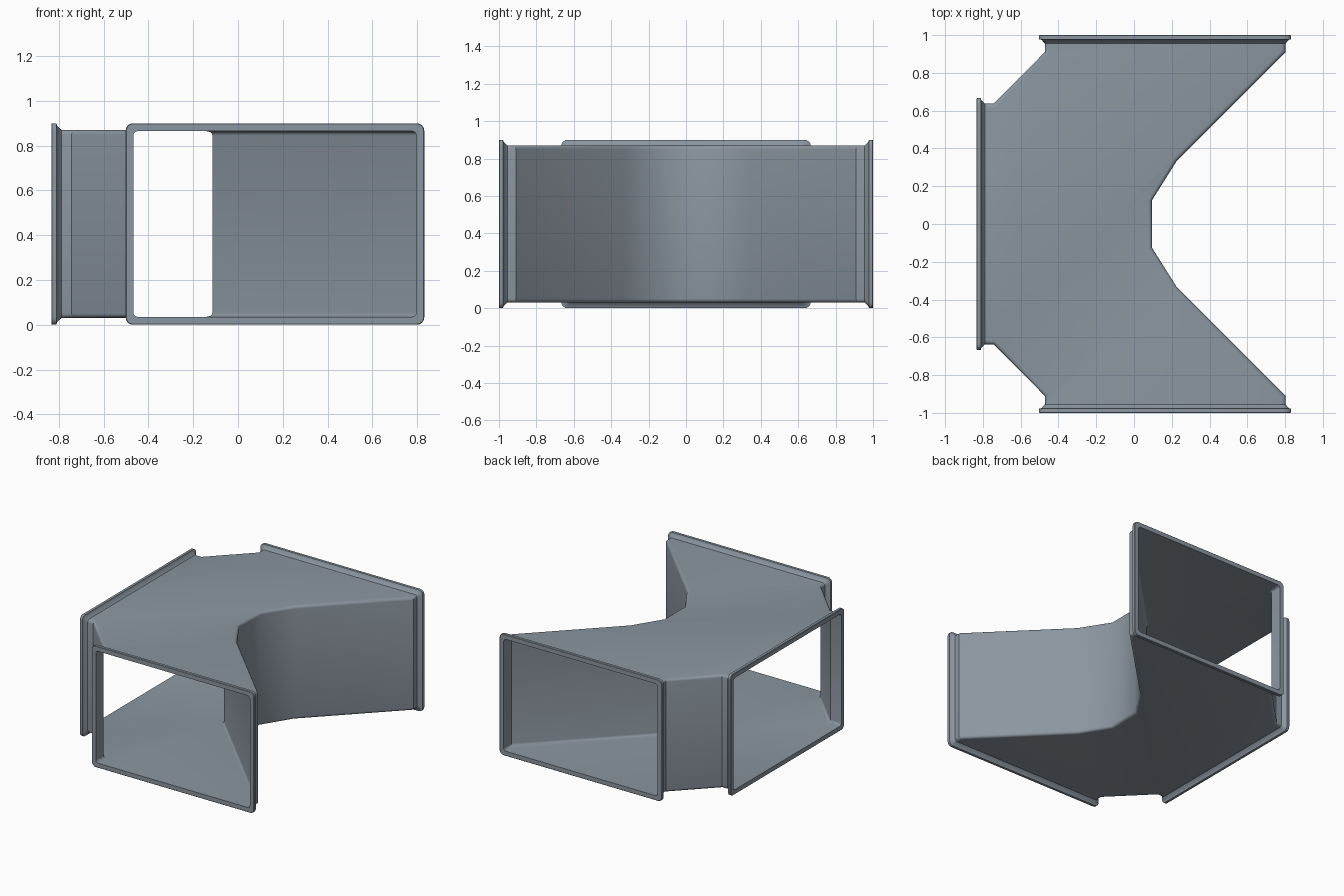
import bpy, bmesh, math
from mathutils import Vector

if "Cube" in bpy.data.objects:
    bpy.data.objects.remove(bpy.data.objects["Cube"])

CX, CZ = 0.165, 0.45            # centre of the front/back ports, mid height
END, LEFT_END = 1.0, 0.833      # distance of the port faces from the origin
SEG = 4
ARC = [math.radians(90 * k / SEG) for k in range(SEG + 1)]
bm = bmesh.new()


def wall(path, half_h, r):
    """Upright wall along a path, rolled inward at its top and bottom edges."""
    pts = [Vector(p) for p in path]
    normals = []
    for a, b in zip(pts, pts[1:]):
        d = (b - a).normalized()
        normals.append(Vector((-d.y, d.x)))
    offs = []
    for i in range(len(pts)):
        n1, n2 = normals[max(i - 1, 0)], normals[min(i, len(normals) - 1)]
        offs.append((n1 + n2) / (1 + n1.dot(n2)))
    levels = [(r * (1 - math.sin(a)), CZ - half_h + r * (1 - math.cos(a))) for a in ARC]
    levels += [(i, 2 * CZ - z) for i, z in reversed(levels)]
    rows = []
    for inset, z in levels:
        rows.append([bm.verts.new((*(p + o * inset), z)) for p, o in zip(pts, offs)])
    for lo, hi in zip(rows, rows[1:]):
        for i in range(len(pts) - 1):
            bm.faces.new((lo[i], lo[i + 1], hi[i + 1], hi[i]))
    return rows[0], rows[-1]


def shell(half_w, half_h, r, back_off, bend):
    """Tee-shaped skin with three open ports."""
    e, l = END - back_off, LEFT_END - back_off
    k, kl = END - 0.09, LEFT_END - 0.09
    xr, xl = CX + half_w, CX - half_w
    concave = [(xr, -e), (xr, -k)] + bend + [(xr, k), (xr, e)]
    back = [(xl, e), (xl, k), (-kl, half_w), (-l, half_w)]
    front = [(x, -y) for x, y in reversed(back)]
    ends = [wall(p, half_h, r) for p in (concave, back, front)]
    for side in (0, 1):
        bm.faces.new([v for w in ends for v in w[side]])


def flange(place):
    """Stepped collar from the outer skin round to the inner skin."""
    # setback from port face, half width, half height, corner radius
    profile = [(0.045, 0.637, 0.42, 0.02), (0.025, 0.655, 0.438, 0.026),
               (0.022, 0.667, 0.45, 0.032), (0.003, 0.667, 0.45, 0.032),
               (0.0, 0.664, 0.447, 0.03), (0.0, 0.632, 0.415, 0.02)]
    rings = []
    for s, w, h, r in profile:
        ring = []
        for sx, sz, arc in ((1, 1, ARC), (-1, 1, ARC[::-1]),
                            (-1, -1, ARC), (1, -1, ARC[::-1])):
            for a in arc:
                u = sx * (w - r + r * math.cos(a))
                z = CZ + sz * (h - r + r * math.sin(a))
                ring.append(bm.verts.new(place(u, z, s)))
        rings.append(ring)
    for a, b in zip(rings, rings[1:]):
        for i in range(len(a)):
            j = (i + 1) % len(a)
            bm.faces.new((a[i], a[j], b[j], b[i]))


# outer skin with a chamfered elbow, inner skin with a sharp elbow
shell(0.637, 0.42, 0.02, 0.045,
      [(0.227, -0.335), (0.095, -0.125), (0.095, 0.125), (0.227, 0.335)])
shell(0.632, 0.415, 0.02, 0.0, [(-0.114, 0.0)])

# port collars: front, back, left
flange(lambda u, z, s: (CX + u, -(END - s), z))
flange(lambda u, z, s: (CX + u, END - s, z))
flange(lambda u, z, s: (-(LEFT_END - s), u, z))

# weld into one closed duct
bmesh.ops.remove_doubles(bm, verts=bm.verts, dist=0.0003)
bmesh.ops.recalc_face_normals(bm, faces=bm.faces)
mesh = bpy.data.meshes.new("duct_tee")
bm.to_mesh(mesh)
bm.free()
duct = bpy.data.objects.new("duct_tee", mesh)
bpy.context.collection.objects.link(duct)
bpy.context.view_layer.objects.active = duct
duct.select_set(True)
bpy.ops.object.shade_smooth_by_angle(angle=math.radians(35))

# blue-grey painted metal
paint = bpy.data.materials.new("duct_paint")
paint.diffuse_color = (0.26, 0.305, 0.35, 1.0)
paint.use_nodes = True
paint.node_tree.nodes["Principled BSDF"].inputs["Base Color"].default_value = paint.diffuse_color
mesh.materials.append(paint)
